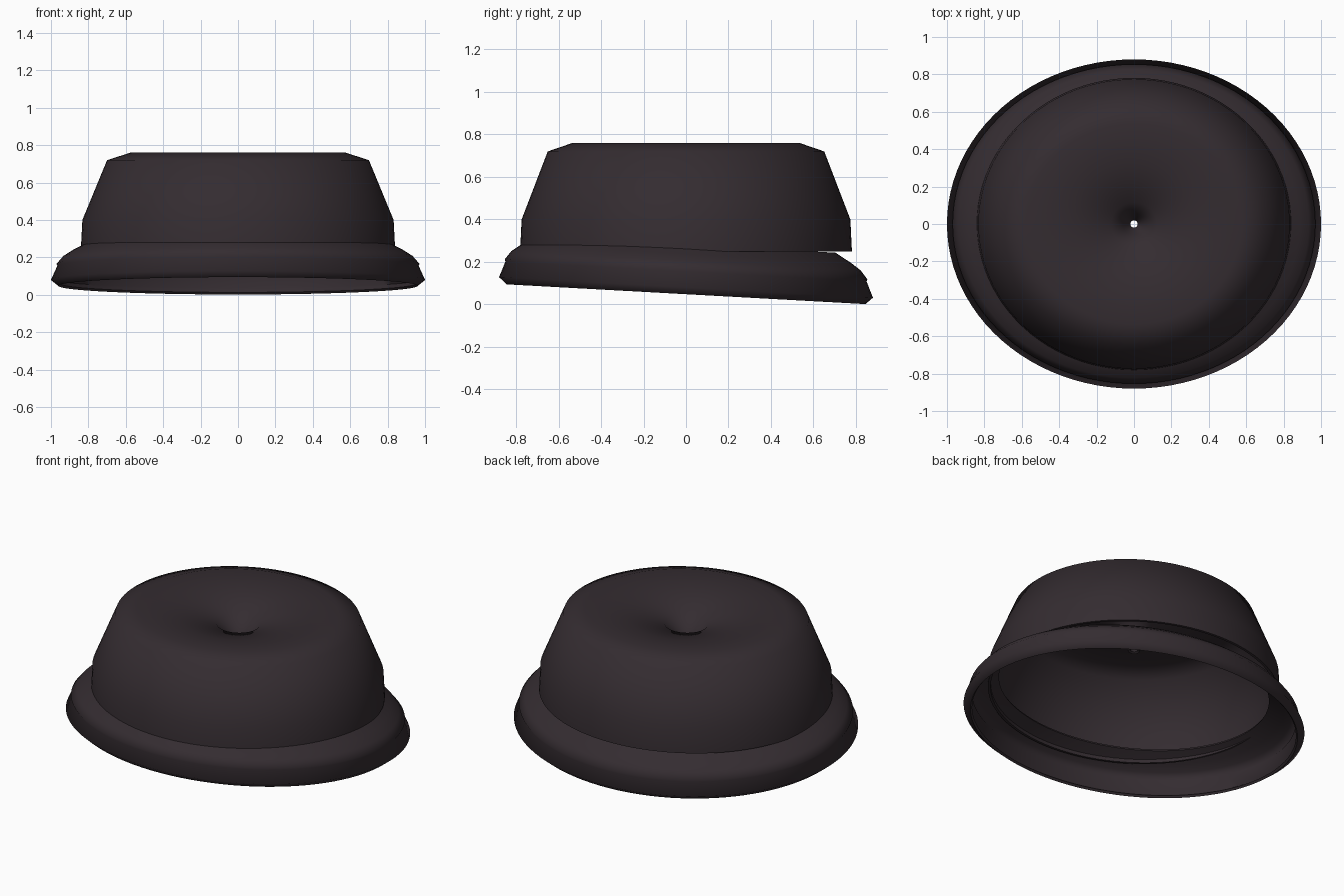
import bpy
import bmesh
import math
from mathutils import Matrix, Vector

cube = bpy.data.objects.get("Cube")
if cube:
    bpy.data.objects.remove(cube, do_unlink=True)

SEGMENTS = 96
THICKNESS = 0.015

felt = bpy.data.materials.new("dark_plum_felt")
felt.use_nodes = True
colour = (0.034, 0.025, 0.030, 1)
felt.diffuse_color = colour
felt.node_tree.nodes["Principled BSDF"].inputs["Base Color"].default_value = colour
felt.node_tree.nodes["Principled BSDF"].inputs["Roughness"].default_value = 0.8


def lathe(name, profile, depth, slope=0.0):
    """Revolve a (radius, height) profile into an oval shell, sheared along y by slope."""
    bm = bmesh.new()
    points = [bm.verts.new((r, 0, z)) for r, z in profile]
    edges = [bm.edges.new(pair) for pair in zip(points, points[1:])]
    bmesh.ops.spin(bm, geom=points + edges, cent=(0, 0, 0), axis=(0, 0, 1),
                   angle=math.tau, steps=SEGMENTS, use_merge=True)
    bmesh.ops.remove_doubles(bm, verts=bm.verts, dist=0.0005)
    shape = Matrix.Diagonal(Vector((1, depth, 1, 1)))
    shape[2][1] = -slope * depth
    bmesh.ops.transform(bm, matrix=shape, verts=bm.verts)
    bmesh.ops.recalc_face_normals(bm, faces=bm.faces)
    # Make the sheet face outward, judged at its widest ring
    widest = max(bm.faces, key=lambda f: f.calc_center_median().x)
    if widest.normal.x < 0:
        bmesh.ops.reverse_faces(bm, faces=bm.faces)
    mesh = bpy.data.meshes.new(name)
    bm.to_mesh(mesh)
    bm.free()
    mesh.materials.append(felt)
    obj = bpy.data.objects.new(name, mesh)
    bpy.context.collection.objects.link(obj)
    bpy.ops.object.select_all(action="DESELECT")
    obj.select_set(True)
    bpy.context.view_layer.objects.active = obj
    # Thicken inward into a closed shell
    shell = obj.modifiers.new("shell", "SOLIDIFY")
    shell.thickness = THICKNESS
    shell.offset = -1
    bpy.ops.object.modifier_apply(modifier=shell.name)
    bpy.ops.object.shade_smooth_by_angle(angle=math.radians(80))


# Crown: open below, with a shallow dished top and a small central funnel
lathe("crown",
      [(0.84, 0.25), (0.832, 0.40), (0.70, 0.72), (0.575, 0.76),
       (0.35, 0.728), (0.123, 0.675), (0.06, 0.60), (0.02, 0.52)],
      depth=0.93)

# Brim: flared ring with a rolled edge, tipped down toward the back
lathe("brim",
      [(0.96, 0.048), (1.0, 0.08), (0.966, 0.155), (0.97, 0.165), (0.935, 0.205),
       (0.885, 0.237), (0.80, 0.282)],
      depth=0.88, slope=0.055)
